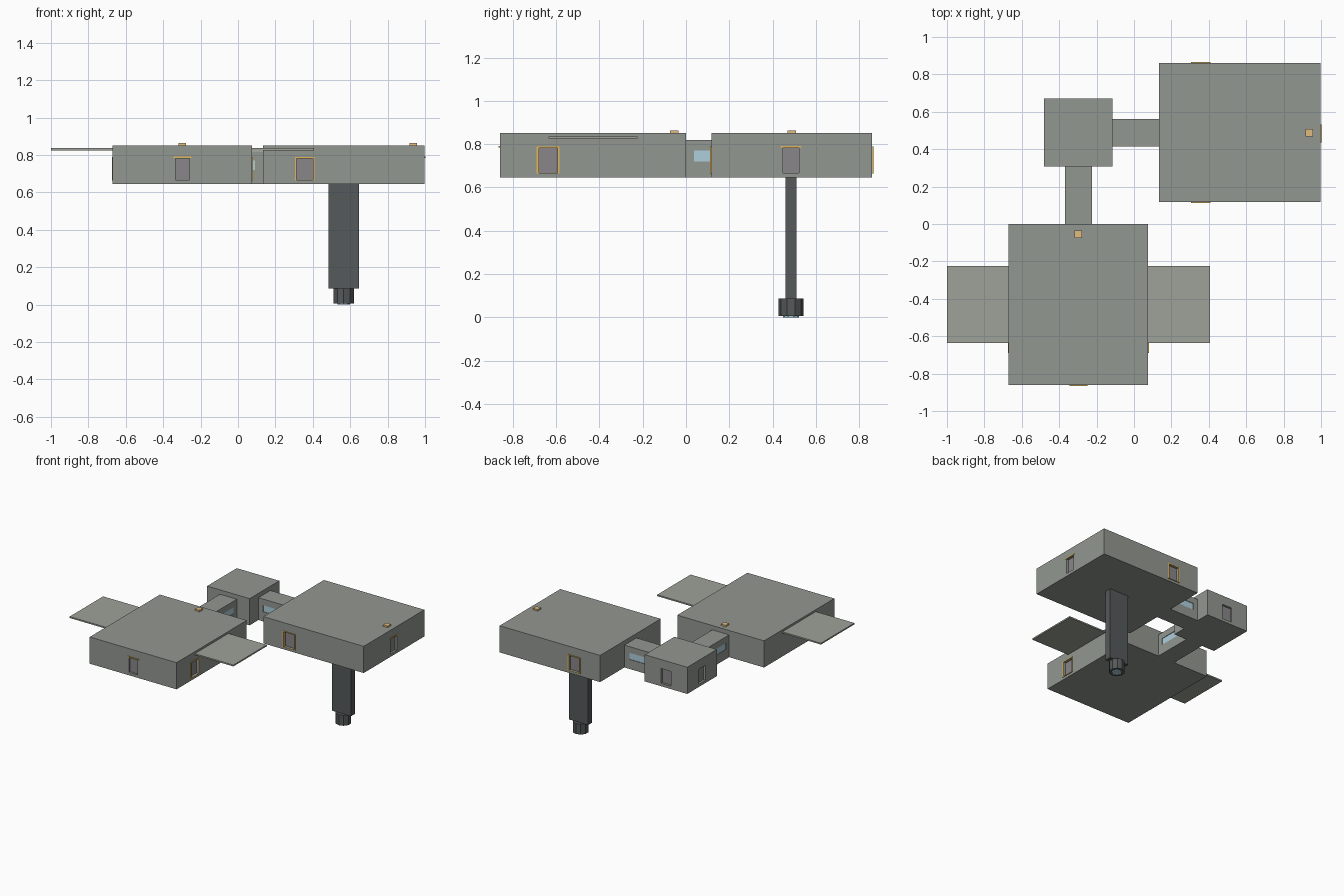
import bpy
from mathutils import Vector

if "Cube" in bpy.data.objects:
    bpy.data.objects.remove(bpy.data.objects["Cube"])


def mat(name, col):
    m = bpy.data.materials.new(name)
    m.diffuse_color = (*col, 1)
    m.use_nodes = True
    m.node_tree.nodes["Principled BSDF"].inputs["Base Color"].default_value = m.diffuse_color
    return m


HULL = mat("hull_grey", (0.29, 0.31, 0.28))
WING = mat("wing_grey", (0.34, 0.36, 0.32))
DOOR = mat("door_grey", (0.25, 0.24, 0.25))
DARK = mat("dark_metal", (0.09, 0.10, 0.10))
GOLD = mat("gold_trim", (0.75, 0.47, 0.10))
LAMP = mat("lamp_tan", (0.75, 0.50, 0.22))
GLASS = mat("glass_blue", (0.42, 0.62, 0.72))


def box(name, lo, hi, m):
    lo, hi = Vector(lo), Vector(hi)
    bpy.ops.mesh.primitive_cube_add(size=1, location=(lo + hi) / 2)
    o = bpy.context.object
    o.name = name
    o.scale = hi - lo
    bpy.ops.object.transform_apply(location=False, rotation=False, scale=True)
    o.data.materials.append(m)
    return o


def wall_box(name, axis, side, wall, u, z, d, m):
    """Box on a wall: u range along it, z range, d range along the outward normal."""
    a, b = sorted((wall + side * d[0], wall + side * d[1]))
    if axis == 'x':
        return box(name, (a, u[0], z[0]), (b, u[1], z[1]), m)
    return box(name, (u[0], a, z[0]), (u[1], b, z[1]), m)


def cylinder(name, r, z0, z1, sides, m):
    bpy.ops.mesh.primitive_cylinder_add(vertices=sides, radius=r, depth=z1 - z0,
                                        location=(0.565, 0.485, (z0 + z1) / 2))
    o = bpy.context.object
    o.name = name
    o.data.materials.append(m)


def recess(body, axis, side, wall, u, z, depth):
    cut = wall_box("cutter", axis, side, wall, u, z, (-depth, 0.02), HULL)
    cut.hide_render = True
    mod = body.modifiers.new("recess", 'BOOLEAN')
    mod.operation, mod.object, mod.solver = 'DIFFERENCE', cut, 'EXACT'
    bpy.context.view_layer.objects.active = body
    bpy.ops.object.modifier_apply(modifier=mod.name)
    bpy.data.objects.remove(cut)


Z0, Z1 = 0.667, 0.782


def door(body, axis, side, wall, c, half, trim):
    """Recessed door; trim is 'frame', 'lintel' or None."""
    u = (c - half, c + half)
    recess(body, axis, side, wall, u, (Z0, Z1), 0.02)
    wall_box("door_panel", axis, side, wall, u, (Z0, Z1), (-0.021, -0.016), DOOR)
    d, t = (-0.002, 0.005), 0.010
    if trim == 'frame':
        for s in (-1, 1):
            e = c + s * (half + t / 2)
            wall_box("door_jamb", axis, side, wall, (e - t / 2, e + t / 2), (Z0 - 0.003, Z1 + 0.006), d, GOLD)
        wall_box("door_header", axis, side, wall, u, (Z1, Z1 + 0.006), d, GOLD)
        wall_box("door_sill", axis, side, wall, u, (Z0 - 0.003, Z0), d, GOLD)
    elif trim == 'lintel':
        wall_box("door_lintel", axis, side, wall, (c - 0.048, c + 0.048), (Z1 + 0.002, Z1 + 0.010), d, GOLD)


def window(body, axis, side, wall, u):
    z = (0.719, 0.77)
    recess(body, axis, side, wall, u, z, 0.008)
    wall_box("window_glass", axis, side, wall, u, z, (-0.009, -0.004), GLASS)


# Main rooms and hub
B, T = 0.645, 0.852
front_room = box("front_room", (-0.67, -0.86, B), (0.075, 0, T), HULL)
side_room = box("side_room", (0.135, 0.117, B), (0.997, 0.86, T), HULL)
hub = box("hub_room", (-0.48, 0.307, B), (-0.115, 0.67, T), HULL)

# Corridors
corridor_a = box("front_corridor", (-0.37, 0, B), (-0.225, 0.307, 0.818), HULL)
corridor_b = box("side_corridor", (-0.115, 0.415, B), (0.135, 0.562, 0.818), HULL)

# Doors
door(front_room, 'y', -1, -0.86, -0.297, 0.037, 'lintel')
door(side_room, 'x', 1, 0.997, 0.485, 0.037, 'lintel')
door(hub, 'y', 1, 0.67, -0.297, 0.042, None)
door(hub, 'x', -1, -0.48, 0.488, 0.042, None)
for s, w in ((-1, -0.67), (1, 0.075)):
    door(front_room, 'x', s, w, -0.637, 0.043, 'frame')
for s, w in ((-1, 0.117), (1, 0.86)):
    door(side_room, 'y', s, w, 0.357, 0.043, 'frame')

# Corridor windows
for s, w in ((-1, -0.37), (1, -0.225)):
    window(corridor_a, 'x', s, w, (0.038, 0.269))
for s, w in ((-1, 0.415), (1, 0.562)):
    window(corridor_b, 'y', s, w, (-0.075, 0.092))

# Side wings
for n, a, b in (("left_wing", -1.0, -0.67), ("right_wing", 0.075, 0.405)):
    box(n, (a, -0.635, 0.825), (b, -0.225, 0.836), WING)

# Roof lamps
for x, y in ((-0.297, -0.055), (0.937, 0.488)):
    box("roof_lamp", (x - 0.02, y - 0.02, T), (x + 0.02, y + 0.02, 0.864), LAMP)

# Support leg with ten-sided foot and lens
box("support_leg", (0.483, 0.46, 0.085), (0.647, 0.51, B), DARK)
cylinder("leg_foot", 0.057, 0.006, 0.087, 10, DARK)
cylinder("foot_lens", 0.036, 0.0, 0.02, 10, GLASS)
